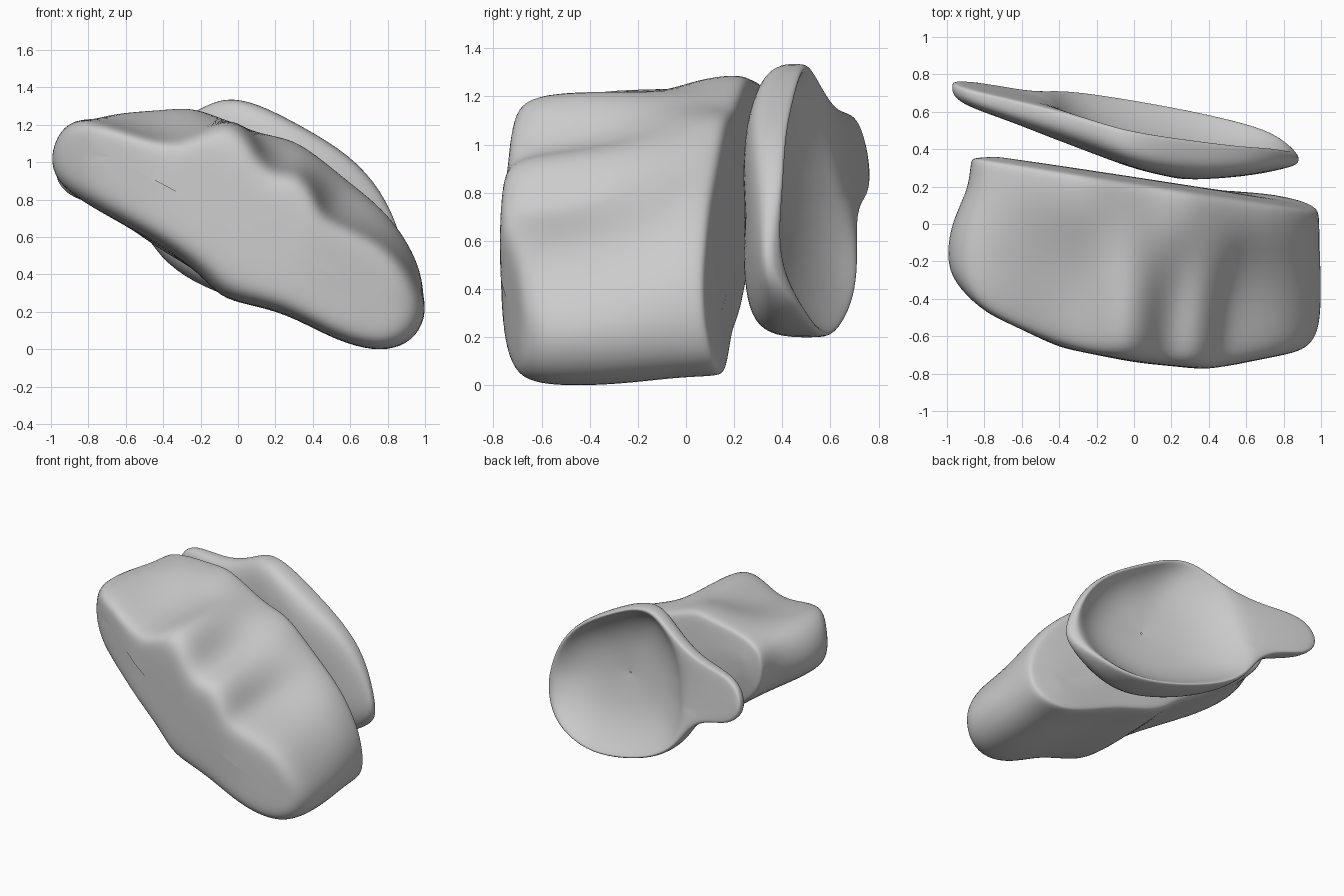
import bpy, bmesh
from mathutils import Vector

if "Cube" in bpy.data.objects:
    bpy.data.objects.remove(bpy.data.objects["Cube"])


def loft(name, rings):
    """Bridge closed rings (end rings collapse onto a line or point), smooth."""
    bm = bmesh.new()
    vs = [[bm.verts.new(p) for p in r] for r in rings]
    n = len(vs[0])
    for a, b in zip(vs, vs[1:]):
        for i in range(n):
            j = (i + 1) % n
            bm.faces.new((a[i], a[j], b[j], b[i]))
    bmesh.ops.recalc_face_normals(bm, faces=bm.faces)
    for f in bm.faces:
        f.smooth = True
    me = bpy.data.meshes.new(name)
    bm.to_mesh(me)
    bm.free()
    ob = bpy.data.objects.new(name, me)
    bpy.context.collection.objects.link(ob)
    m = ob.modifiers.new("smooth", 'SUBSURF')
    m.levels = m.render_levels = 2
    return ob


def interp(table, x):
    if x <= table[0][0]:
        return table[0][1]
    for (x0, y0), (x1, y1) in zip(table, table[1:]):
        if x <= x1:
            return y0 + (y1 - y0) * (x - x0) / (x1 - x0)
    return table[-1][1]


# Body outline: front x, z and matching back x, z
outline = [
    (-1.02, 1.03, -.88, 1.03), (-.97, 1.17, -.87, 1.15), (-.86, 1.25, -.8, 1.23),
    (-.65, 1.2, -.6, 1.27), (-.48, 1.14, -.42, 1.28), (-.3, 1.12, -.25, 1.3),
    (-.15, 1.2, -.12, 1.25), (-.03, 1.24, 0, 1.2), (.07, 1.16, .1, 1.16),
    (.13, 1.04, .22, 1.14), (.22, .96, .32, 1.11), (.33, .97, .42, 1.04),
    (.42, .87, .52, .96), (.47, .73, .62, .88), (.6, .67, .72, .8),
    (.75, .6, .82, .7), (.87, .5, .91, .57), (.97, .35, .98, .42),
    (1.02, .2, 1.0, .24), (.96, .06, .95, .1), (.84, -.01, .84, .04),
    (.68, -.01, .7, .03), (.48, .06, .5, .1), (.25, .19, .27, .2),
    (.05, .235, .05, .25), (-.1, .27, -.1, .31), (-.2, .4, -.2, .41),
    (-.4, .55, -.4, .52), (-.62, .67, -.58, .65), (-.85, .79, -.75, .77),
    (-.99, .9, -.85, .89)]
front_y = [(-1, -.29), (-.8, -.47), (-.4, -.66), (0, -.74), (.4, -.78), (.9, -.68), (1, -.62)]
back_y = [(-.9, .36), (1, .07)]
S0, S1 = Vector((-.68, 1.03)), Vector((.72, .28))


def body_ring(v, inset, blend):
    ring = []
    for xf, zf, xb, zb in outline:
        p = Vector((xf, zf)).lerp(Vector((xb, zb)), blend)
        d = S1 - S0
        k = min(1, max(0, (p - S0).dot(d) / d.length_squared))
        p = p.lerp(S0 + d * k, inset)
        yf = interp(front_y, p.x)
        yb = interp(back_y, p.x) + .2 * max(0, .3 - p.y)
        ring.append((p.x, yf + (yb - yf) * v, p.y))
    return ring


# Ribbed body with rounded ends
loft("body", [body_ring(*r) for r in [
    (0, 1, 0), (0, .6, 0), (.005, .3, 0), (.04, .13, 0), (.14, .03, 0),
    (.36, 0, .12), (.58, 0, .45), (.78, 0, .9), (.93, 0, 1), (.985, .03, 1),
    (1.0, .12, 1), (1.015, .4, 1), (1.03, .7, 1), (1.03, 1, 1)]])

# Dish rim outline with spout: x, z
rim = [(-.2, 1.29), (-.07, 1.35), (.1, 1.32), (.35, 1.19), (.6, 1.04), (.77, .85),
       (.87, .62), (.9, .45), (.77, .3), (.55, .2), (.3, .19), (0, .26), (-.25, .36),
       (-.42, .49), (-.52, .66), (-.67, .76), (-.9, .8), (-1.0, .93), (-.94, 1.08),
       (-.8, 1.13), (-.55, 1.14), (-.36, 1.2)]
under_y = [(-1, .62), (-.7, .56), (-.3, .4), (0, .29), (.3, .23), (.6, .25), (.9, .29)]
C = Vector((.22, .74))


def dish_ring(s, depth, under, cap=9):
    """Ring at scale s, pushed in by depth, blended toward the underside."""
    ring = []
    for q in rim:
        d = Vector(q) - C
        d *= min(1, cap / d.length) * s
        p = C + d
        y = min(.61 - .22 * p.x - .16 * (p.y - .6), .78 + .02 * (p.y - .9))
        y -= .8 * max(0, p.x - .8)
        y += (interp(under_y, p.x) - y) * under
        ring.append((p.x, y - depth, p.y))
    return ring


# Dish: rounded outside, narrow lip, hollow inside
loft("dish", [dish_ring(*r) for r in [
    (.01, 0, 1), (.4, 0, 1), (.72, 0, .96), (.92, 0, .83), (1, 0, .55), (1.0, 0, .08),
    (.98, 0, 0), (.95, 0, 0, .72), (.88, .05, 0, .7), (.72, .12, 0, .7),
    (.45, .18, 0, .7), (.01, .2, 0, .7)]])
